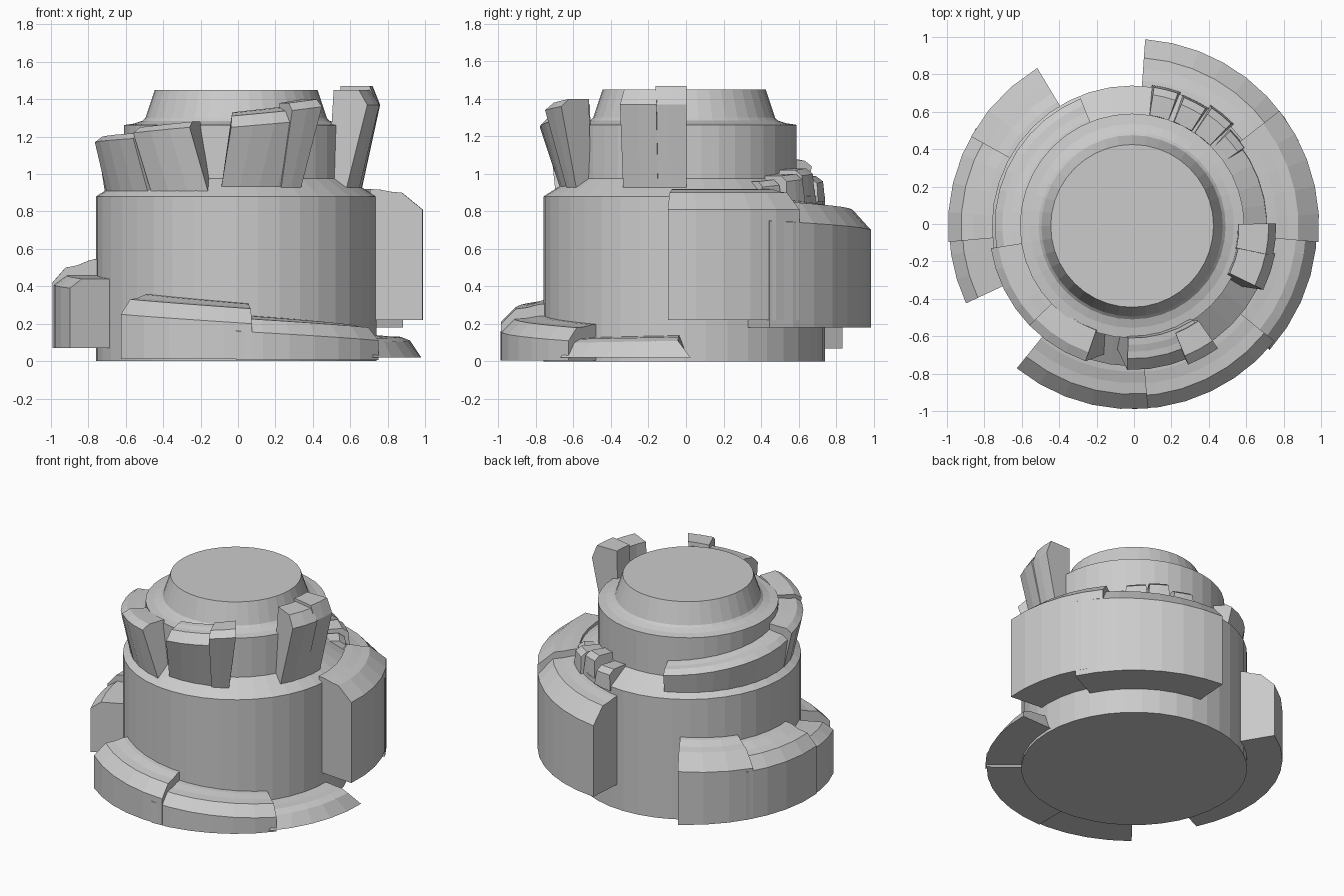
import bpy, math

if "Cube" in bpy.data.objects:
    bpy.data.objects.remove(bpy.data.objects["Cube"])

CX, CY = -0.01, -0.01
stone = bpy.data.materials.new("plain_grey")
stone.diffuse_color = (0.6, 0.6, 0.6, 1)
stone.use_nodes = True
stone.node_tree.nodes["Principled BSDF"].inputs["Base Color"].default_value = stone.diffuse_color


def make(name, verts, faces):
    me = bpy.data.meshes.new(name)
    me.from_pydata(verts, [], faces)
    me.materials.append(stone)
    ob = bpy.data.objects.new(name, me)
    bpy.context.collection.objects.link(ob)
    return ob


def lathe(name, profile, n=40):
    verts = [(CX + r * math.cos(2 * math.pi * i / n), CY + r * math.sin(2 * math.pi * i / n), z)
             for r, z in profile for i in range(n)]
    faces = [(k * n + i, k * n + (i + 1) % n, (k + 1) * n + (i + 1) % n, (k + 1) * n + i)
             for k in range(len(profile) - 1) for i in range(n)]
    last = (len(profile) - 1) * n
    faces += [tuple(range(n))[::-1], tuple(range(last, last + n))]
    return make(name, verts, faces)


def chunk(name, bottom, top, rin, rout, z0, ztop, edge=(0.05, 0.08), inner=0.0, ends=0.0):
    """Curved block: angle span below and above, outer radius below and above,
    floor height, lip height at each end, chamfer (width, drop), rise at the inside."""
    n = max(2, round(abs(bottom[1] - bottom[0]) / 9))
    verts, m = [], 7
    ew, ed = edge
    for i in range(n + 1):
        t = i / n
        ab = math.radians(bottom[0] + t * (bottom[1] - bottom[0]))
        at = math.radians(top[0] + t * (top[1] - top[0]))
        zt = ztop[0] + t * (ztop[1] - ztop[0])
        if i in (0, n):
            zt -= ends
        mid = rout[1] - ew
        prof = [(rin[0], z0, ab), (rout[0], z0, ab), (rout[1], zt - ed, at), (mid, zt, at),
                ((mid * 2 + rin[1]) / 3, zt + inner * 0.25, at),
                ((mid + rin[1] * 2) / 3, zt + inner * 0.8, at), (rin[1], zt + inner, at)]
        verts += [(CX + r * math.cos(a), CY + r * math.sin(a), z) for r, z, a in prof]
    faces = [(i * m + j, (i + 1) * m + j, (i + 1) * m + (j + 1) % m, i * m + (j + 1) % m)
             for i in range(n) for j in range(m)]
    faces = [f[::-1] for f in faces]
    faces += [tuple(range(m)), tuple(range(n * m, n * m + m))[::-1]]
    ob = make(name, verts, faces)
    import bmesh
    bm = bmesh.new()
    bm.from_mesh(ob.data)
    bmesh.ops.recalc_face_normals(bm, faces=bm.faces)
    bm.to_mesh(ob.data)
    bm.free()
    return ob


# Main drum, shoulder, collar and tapered cap
lathe("tower_body", [(0.75, 0), (0.75, 0.88), (0.6, 0.975), (0.6, 1.262), (0.545, 1.27),
                     (0.5, 1.285), (0.485, 1.30), (0.435, 1.45)])


def arc(name, a0, a1, r, z0, ztop, edge, inner, ends=0.0):
    return chunk(name, (a0, a1), (a0, a1), (0.68, 0.72), (r, r), z0, ztop, edge, inner, ends)


# Large plates on the back right
arc("right_plate", -5, 38, 1.0, 0.22, (0.90, 0.90), (0.11, 0.09), 0.02)
arc("back_plate", 27, 86, 1.0, 0.18, (0.86, 0.81), (0.10, 0.11), 0.02)

# Low rim around the front
arc("front_rim_left", 231, 275, 0.98, 0.01, (0.33, 0.28), (0.08, 0.08), 0.03)
arc("front_rim_middle", 270, 321, 0.98, 0.005, (0.23, 0.18), (0.07, 0.07), 0.02)
chunk("front_rim_right", (318, 362), (321, 358), (0.68, 0.7), (0.99, 0.93), 0.02,
      (0.12, 0.13), (0.05, 0.02), 0.01)

# Blocks on the left and back left
arc("left_block_front", 181, 205, 0.98, 0.07, (0.46, 0.44), (0.07, 0.05), 0.0)
arc("left_block_middle", 148, 185, 0.985, 0.07, (0.50, 0.50), (0.07, 0.08), 0.05)
arc("left_block_back", 121, 151, 0.985, 0.07, (0.56, 0.54), (0.10, 0.10), 0.05)

# Collar band and leaning crown pieces
chunk("crown_band", (112, 191), (112, 191), (0.55, 0.57), (0.70, 0.735), 0.89,
      (1.07, 1.15), (0.04, 0.03), 0.02)
chunk("crown_left", (190, 228), (189, 224), (0.55, 0.57), (0.70, 0.765), 0.89,
      (1.20, 1.22), (0.04, 0.03), 0.01)
chunk("crown_front_left", (230, 258), (224, 251), (0.55, 0.59), (0.70, 0.765), 0.89,
      (1.25, 1.28), (0.05, 0.03), 0.0)
chunk("crown_front", (263, 298), (268, 303), (0.55, 0.60), (0.66, 0.77), 0.92,
      (1.31, 1.35), (0.06, 0.06), 0.02)
chunk("crown_front_tab", (291, 301), (292, 305), (0.58, 0.62), (0.67, 0.80), 0.92,
      (1.38, 1.40), (0.05, 0.04), 0.0)
chunk("crown_tall_a", (331, 348), (334, 349), (0.56, 0.58), (0.67, 0.78), 0.91,
      (1.45, 1.45), (0.05, 0.08), 0.0)
chunk("crown_tall_b", (347, 361), (348, 361), (0.56, 0.57), (0.67, 0.77), 0.91,
      (1.47, 1.47), (0.04, 0.10), 0.0)

# Small blocks on the back right shoulder
for k, (a0, a1, r, z) in enumerate([(70, 82, 0.76, 0.98), (57, 69, 0.75, 1.02),
                                    (45, 57, 0.77, 0.99), (34, 45, 0.74, 0.96)]):
    chunk(f"shoulder_block_{k + 1}", (a0, a1), (a0 + 1, a1 - 1), (0.58, 0.6), (r, r - 0.01), 0.85,
          (z, z + 0.01), (0.04, 0.03), 0.0)
